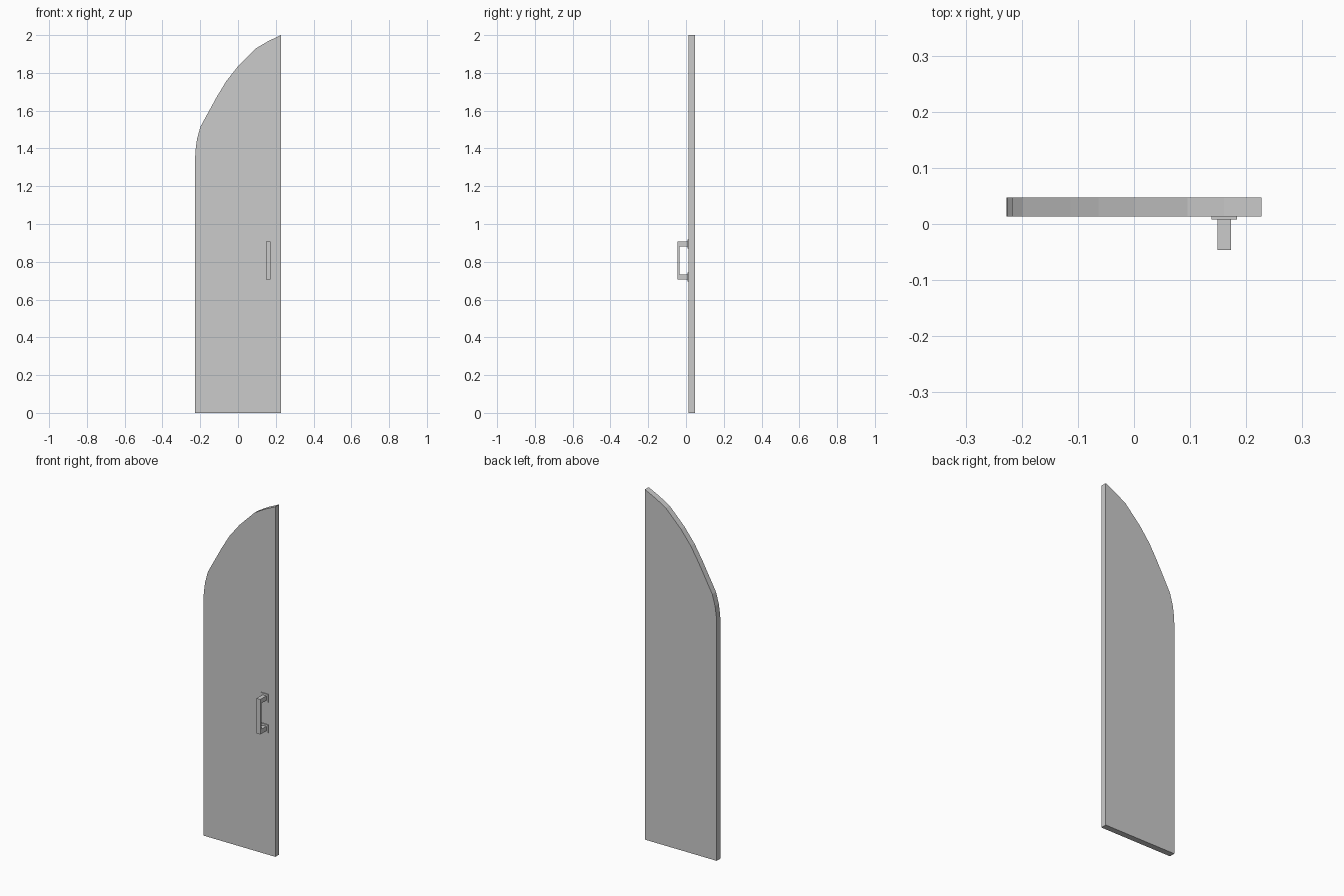
import bpy, bmesh
from mathutils import Vector

if "Cube" in bpy.data.objects:
    bpy.data.objects.remove(bpy.data.objects["Cube"])


def extrude_profile(name, points, offset):
    """Flat polygon pushed along offset to make a closed solid."""
    bm = bmesh.new()
    face = bm.faces.new([bm.verts.new(p) for p in points])
    result = bmesh.ops.extrude_face_region(bm, geom=[face])
    verts = [v for v in result["geom"] if isinstance(v, bmesh.types.BMVert)]
    bmesh.ops.translate(bm, verts=verts, vec=Vector(offset))
    bmesh.ops.recalc_face_normals(bm, faces=bm.faces)
    mesh = bpy.data.meshes.new(name)
    bm.to_mesh(mesh)
    bm.free()
    obj = bpy.data.objects.new(name, mesh)
    bpy.context.collection.objects.link(obj)
    return obj


FRONT, BACK = 0.013, 0.047      # door faces in y
HANDLE_X, HANDLE_Z = 0.161, 0.807

# Door leaf with half-arch top
arch = [(-0.227, 0), (0.227, 0), (0.227, 2.0), (0.16, 1.968), (0.095, 1.93),
        (0.0, 1.835), (-0.063, 1.755), (-0.113, 1.672), (-0.199, 1.515),
        (-0.217, 1.45), (-0.225, 1.39), (-0.227, 1.35)]
extrude_profile("door_leaf", [(x, FRONT, z) for x, z in arch],
                (0, BACK - FRONT, 0))

# Square C-shaped pull handle
out_y, in_y, root_y = -0.046, -0.034, 0.009
out_h, in_h = 0.1, 0.074
pull = [(root_y, out_h), (out_y, out_h), (out_y, -out_h), (root_y, -out_h),
        (root_y, -in_h), (in_y, -in_h), (in_y, in_h), (root_y, in_h)]
extrude_profile("pull_handle",
                [(HANDLE_X - 0.012, y, HANDLE_Z + z) for y, z in pull],
                (0.024, 0, 0))

# Mounting plates behind the handle ends
for label, side in (("upper", 1), ("lower", -1)):
    z = HANDLE_Z + side * 0.087
    corners = [(-1, -1), (1, -1), (1, 1), (-1, 1)]
    extrude_profile(label + "_handle_plate",
                    [(HANDLE_X + sx * 0.0225, 0.008, z + sz * 0.0235)
                     for sx, sz in corners],
                    (0, FRONT - 0.008, 0))
